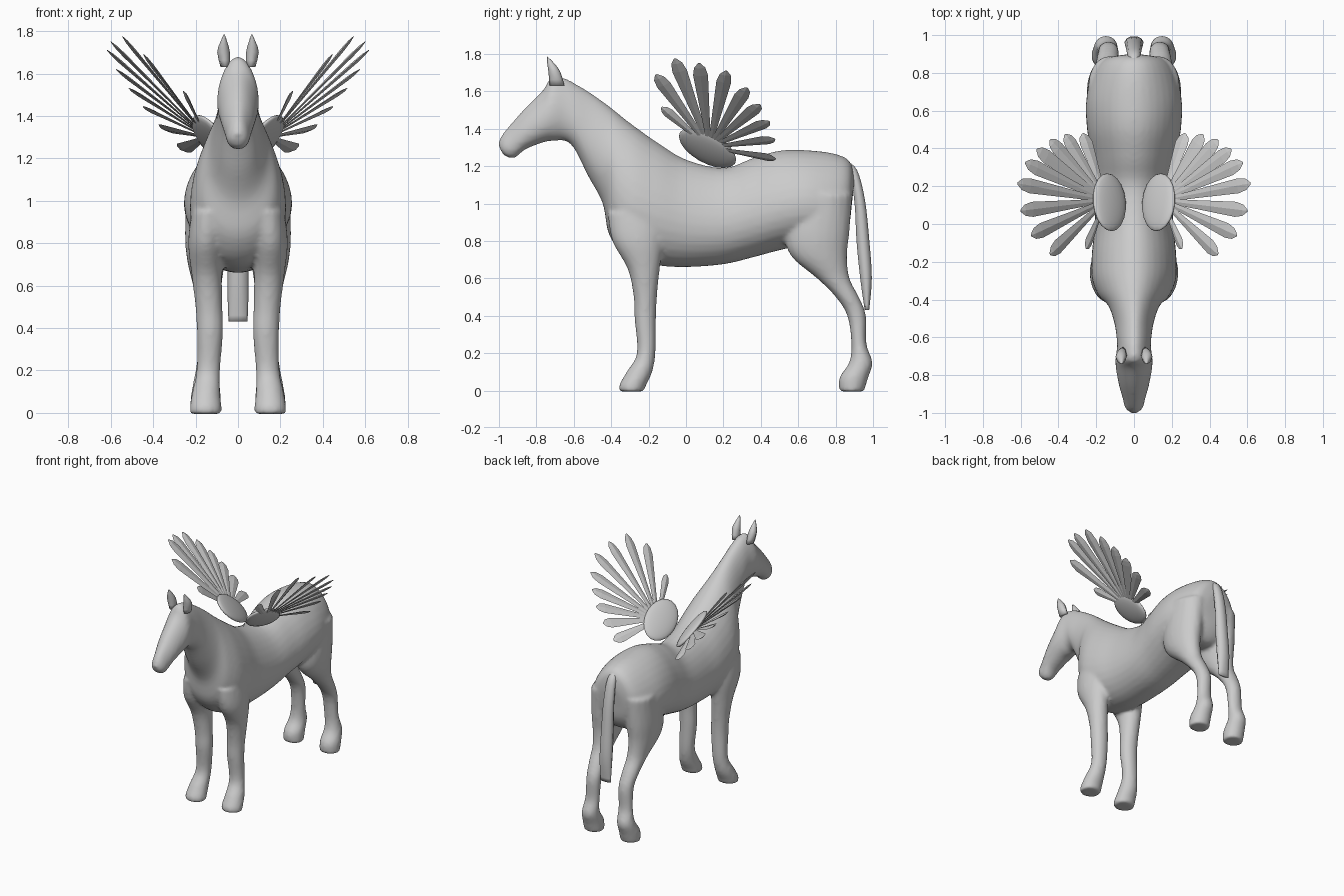
import bpy, bmesh, math
from mathutils import Vector, Matrix

if "Cube" in bpy.data.objects:
    bpy.data.objects.remove(bpy.data.objects["Cube"])


def smooth_rows(rows, steps=4):
    """Catmull-Rom interpolation between rows of numbers."""
    out = []
    for i in range(len(rows) - 1):
        p0, p1, p2 = rows[max(i - 1, 0)], rows[i], rows[i + 1]
        p3 = rows[min(i + 2, len(rows) - 1)]
        for s in range(steps):
            t = s / steps
            out.append([0.5 * (2 * b + (c - a) * t + (2 * a - 5 * b + 4 * c - d) * t * t
                               + (3 * b - a - 3 * c + d) * t ** 3)
                        for a, b, c, d in zip(p0, p1, p2, p3)])
    return out + [list(rows[-1])]


def skin(bm, rings, n, egg=0.0):
    """Closed loft; each ring is (centre, side half-axis, up half-axis)."""
    loops = []
    for c, u, v in rings:
        loop = []
        for k in range(n):
            a = 2 * math.pi * k / n
            loop.append(bm.verts.new(c + u * math.cos(a) * (1 - egg * math.sin(a)) + v * math.sin(a)))
        loops.append(loop)
    for p, q in zip(loops, loops[1:]):
        for k in range(n):
            bm.faces.new((p[k], p[(k + 1) % n], q[(k + 1) % n], q[k]))
    bm.faces.new(loops[0])
    bm.faces.new(loops[-1])


def profile(bm, rows, n=24, side=1, egg=0.0, steps=4):
    """Loft rows of (y1, z1, y2, z2, half width, x centre)."""
    rings = []
    for y1, z1, y2, z2, w, x in smooth_rows(rows, steps):
        a, b = Vector((x * side, y1, z1)), Vector((x * side, y2, z2))
        rings.append(((a + b) / 2, Vector((w, 0, 0)), (a - b) / 2))
    skin(bm, rings, n, egg)


def finish(name, bm, smooth=True, mirror=False):
    bmesh.ops.recalc_face_normals(bm, faces=bm.faces[:])
    for f in bm.faces:
        f.smooth = smooth
    me = bpy.data.meshes.new(name)
    bm.to_mesh(me)
    bm.free()
    ob = bpy.data.objects.new(name, me)
    bpy.context.collection.objects.link(ob)
    if mirror:
        ob.modifiers.new("Mirror", 'MIRROR')
    return ob


# Trunk, neck and head: top point, bottom point, half width
trunk = [(.90, 1.12, .885, .98, .07), (.88, 1.22, .865, .86, .16), (.80, 1.265, .79, .77, .22),
         (.65, 1.285, .65, .78, .25), (.50, 1.283, .50, .75, .245), (.35, 1.24, .35, .71, .22),
         (.20, 1.19, .20, .675, .205), (0, 1.235, 0, .66, .205), (-.15, 1.325, -.16, .67, .22),
         (-.25, 1.395, -.31, .71, .22), (-.33, 1.455, -.41, .83, .185), (-.41, 1.52, -.445, 1.0, .135),
         (-.50, 1.585, -.525, 1.15, .105), (-.59, 1.64, -.595, 1.29, .092),
         (-.65, 1.67, -.645, 1.335, .088), (-.72, 1.675, -.70, 1.335, .096),
         (-.765, 1.605, -.76, 1.328, .095), (-.86, 1.51, -.86, 1.288, .077),
         (-.95, 1.41, -.91, 1.247, .058), (-.988, 1.36, -.945, 1.243, .05),
         (-1.005, 1.32, -.98, 1.263, .03)]
bm = bmesh.new()
profile(bm, [r + (0,) for r in trunk], 32, egg=.18)

# Legs: height, front y, back y, half width, x centre
front_leg = [(.95, -.42, -.12, .085, .135), (.80, -.395, -.12, .085, .15), (.65, -.312, -.14, .072, .147),
             (.50, -.28, -.155, .064, .137), (.38, -.275, -.16, .062, .132), (.20, -.262, -.163, .056, .14),
             (.10, -.318, -.18, .066, .15), (.03, -.357, -.212, .075, .152), (-.005, -.355, -.225, .074, .152)]
hind_leg = [(1.05, .58, .89, .11, .13), (.85, .53, .875, .105, .145), (.72, .56, .862, .09, .15),
            (.60, .70, .875, .068, .145), (.50, .80, .925, .06, .14), (.40, .862, .963, .055, .135),
            (.25, .884, .965, .054, .14), (.15, .872, .998, .062, .148), (.07, .82, .975, .072, .152),
            (-.005, .82, .952, .072, .152)]
for side in (1, -1):
    for leg in (front_leg, hind_leg):
        profile(bm, [(f, z, b, z, w, x) for z, f, b, w, x in leg], 20, side)

# Fuse trunk and legs into one smooth skin
body = finish("body", bm)
rm = body.modifiers.new("Fuse", 'REMESH')
rm.mode, rm.voxel_size, rm.use_smooth_shade = 'VOXEL', .013, True
sm = body.modifiers.new("Soften", 'SMOOTH')
sm.factor, sm.iterations = .5, 6

# Tail
bm = bmesh.new()
profile(bm, [(.84, 1.19, .85, 1.235, .02, 0), (.875, 1.15, .915, 1.18, .035, 0), (.90, 1.0, .958, 1.02, .042, 0),
             (.91, .8, .982, .8, .047, 0), (.93, .6, .995, .6, .05, 0), (.955, .43, .98, .43, .045, 0)], 10)
finish("tail", bm)

# Ears
bm = bmesh.new()
profile(bm, [(-.73, 1.63, -.65, 1.63, .022, .06), (-.735, 1.70, -.67, 1.70, .03, .068),
             (-.742, 1.75, -.70, 1.745, .017, .067), (-.742, 1.785, -.735, 1.78, .003, .065)], 8, steps=2)
finish("ears", bm, mirror=True)

# Wing shoulder pads, lying in the tilted plane of the feather fan
normal = Vector((-.67, .32, .66)).normalized()
along = Vector((0, .82, -.57))
along = (along - normal * along.dot(normal)).normalized()
across = normal.cross(along)
pad_centre = Vector((.13, .115, 1.297))
basis = Matrix((across * .115, along * .17, normal * .028)).transposed().to_4x4()
bm = bmesh.new()
bmesh.ops.create_uvsphere(bm, u_segments=20, v_segments=12, radius=1,
                          matrix=Matrix.Translation(pad_centre) @ basis)
finish("wing_pads", bm, mirror=True)

# Wing feathers: a fan of ridged blades from the pad to these tips
tips = [(.255, -.13, 1.515), (.445, -.16, 1.69), (.545, -.06, 1.775), (.60, .07, 1.75), (.617, .215, 1.71),
        (.575, .325, 1.62), (.515, .395, 1.53), (.445, .445, 1.44), (.365, .475, 1.345), (.27, .48, 1.24)]
blade = [(0, .014), (.35, .024), (.65, .034), (.84, .04), (.94, .03), (1, .006)]
root = Vector((.15, .125, 1.30))
bm = bmesh.new()
for i, tip in enumerate(tips):
    d = Vector(tip) - root
    wide = Matrix.Rotation(math.radians(16), 3, d) @ normal.cross(d).normalized()
    thick = wide.cross(d).normalized()
    start = root + d * .12
    skin(bm, [(start.lerp(Vector(tip), t), wide * w * (.75 if i == 0 else 1), thick * w * .22)
              for t, w in blade], 4)
finish("wing_feathers", bm, smooth=False, mirror=True)
